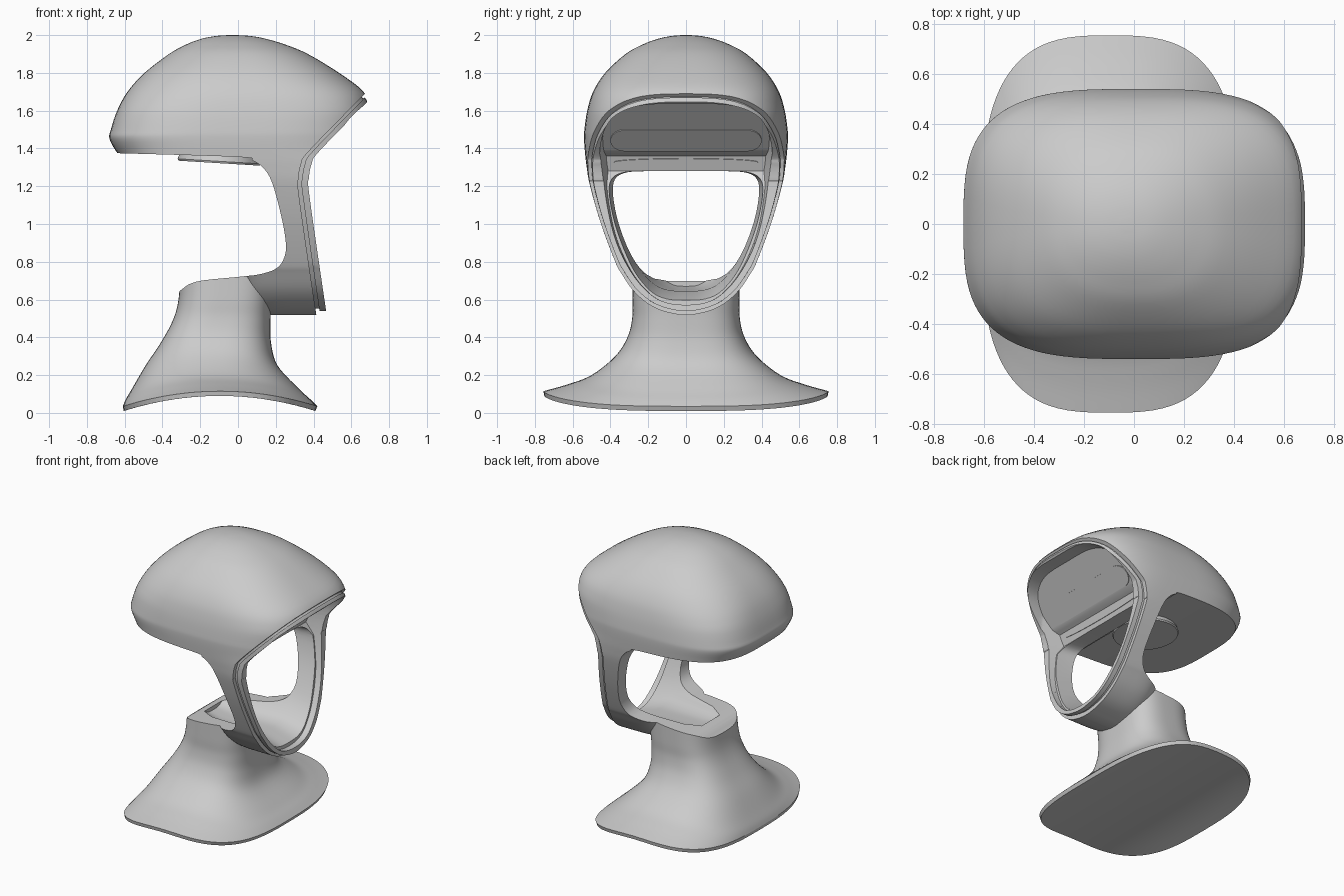
import bpy, bmesh, math
from mathutils import Vector

cube = bpy.data.objects.get("Cube")
if cube:
    bpy.data.objects.remove(cube)

grey = bpy.data.materials.new("plain_grey")
grey.use_nodes = True
grey.diffuse_color = (0.6, 0.6, 0.6, 1)
grey.node_tree.nodes["Principled BSDF"].inputs["Base Color"].default_value = (0.6, 0.6, 0.6, 1)


def smooth(points, steps=5, closed=False):
    """Pass a Catmull-Rom curve through points of any dimension."""
    pts = [Vector(p) for p in points]
    n = len(pts)
    at = (lambda i: pts[i % n]) if closed else (lambda i: pts[max(0, min(n - 1, i))])
    out = []
    for i in range(n if closed else n - 1):
        a, b, c, d = (at(i + k) for k in (-1, 0, 1, 2))
        for s in range(steps):
            t = s / steps
            out.append((b * 2 + (c - a) * t + (a * 2 - b * 5 + c * 4 - d) * t * t
                        + (b * 3 - a - c * 3 + d) * t ** 3) / 2)
    return out if closed else out + [pts[-1]]


def loft(name, rings):
    """Skin equal rings of points and cap both ends."""
    bm = bmesh.new()
    rows = [[bm.verts.new(p) for p in ring] for ring in rings]
    n = len(rows[0])
    for a, b in zip(rows, rows[1:]):
        for i in range(n):
            j = (i + 1) % n
            bm.faces.new((a[i], a[j], b[j], b[i]))
    bm.faces.new(rows[0])
    bm.faces.new(rows[-1])
    bmesh.ops.recalc_face_normals(bm, faces=bm.faces)
    mesh = bpy.data.meshes.new(name)
    bm.to_mesh(mesh)
    bm.free()
    mesh.materials.append(grey)
    obj = bpy.data.objects.new(name, mesh)
    bpy.context.collection.objects.link(obj)
    return obj


def side_prism(name, profile):
    return loft(name, [[(p[0], y, p[1]) for p in profile] for y in (-1, 1)])


def activate(obj):
    bpy.ops.object.select_all(action='DESELECT')
    obj.select_set(True)
    bpy.context.view_layer.objects.active = obj


def combine(obj, other, operation):
    mod = obj.modifiers.new("cut", 'BOOLEAN')
    mod.object, mod.operation, mod.solver = other, operation, 'EXACT'
    activate(obj)
    bpy.ops.object.modifier_apply(modifier=mod.name)


def oval(z, front, back, width, power, sag=0, scale=1, count=96):
    """Superellipse ring whose front and back ends dip by sag."""
    mid, half = (front + back) / 2, (front - back) / 2
    ring = []
    for i in range(count):
        a = 2 * math.pi * i / count
        u, v = (scale * math.copysign(abs(f) ** (2 / power), f)
                for f in (math.cos(a), math.sin(a)))
        ring.append((mid + half * u, width * v, z - sag * u * u))
    return ring


# Head shape: height, front, back, half width
HEAD = [(2, -.01, -.05, .02), (1.995, .07, -.12, .08), (1.98, .15, -.195, .15),
        (1.95, .25, -.275, .23), (1.9, .37, -.365, .32), (1.8, .535, -.495, .428),
        (1.7, .665, -.585, .492), (1.6, .7, -.64, .523), (1.5, .7, -.673, .538),
        (1.45, .7, -.68, .54), (1.37, .7, -.635, .534), (1.3, .7, -.57, .526),
        (1.2, .7, -.45, .508), (1, .7, -.22, .45), (.8, .7, -.05, .375),
        (.74, .7, 0, .343), (.65, .7, .03, .282), (.58, .7, .06, .205),
        (.54, .7, .08, .125), (.518, .7, .1, .03)]


def head_shape(name, scale=1):
    rings = []
    for z, front, back, width in smooth(HEAD, 4):
        power = min(3.2, 2.2 + (2 - z) * 2.5) + max(0, min(1.3, (1.4 - z) * 3))
        rings.append(oval(1.1 + (z - 1.1) * scale, front, back, width * scale, power))
    return loft(name, rings)


# Neck and flared base: height, front, back, half width, sag
NECK = [(.115, .42, -.61, .755, .08), (.15, .385, -.595, .63, .08),
        (.2, .32, -.56, .5, .07), (.3, .21, -.49, .375, .05),
        (.4, .175, -.41, .31, .03), (.5, .172, -.345, .285, .01),
        (.6, .18, -.315, .283, 0), (.75, .2, -.305, .28, 0)]
# Arched underside first, then the outer wall
rings = [oval(.09, .41, -.605, .75, 3, .08, s / 8) for s in range(1, 9)]
rings += [oval(z, f, b, w, 3, sag) for z, f, b, w, sag in smooth(NECK, 5)]
neck = loft("neck", rings)

# Bent front line of the face
FACE = smooth([(.8, 1.765), (.68, 1.642), (.43, 1.385), (.39, 1.32), (.375, 1.24),
               (.378, 1.15), (.465, .55), (.55, 0)], 6)


def band(name, near, far):
    """Slab following the face line between two x offsets."""
    edge = [(x + near, z) for x, z in FACE]
    other = [(x + far, z) for x, z in reversed(FACE)]
    return side_prism(name, edge + other)


# Cutters: side notch, face opening and face recess
notch = side_prism("notch_cutter", [(-1, .4), (-1, 1.385)] + smooth(
    [(-.64, 1.375), (0, 1.355), (.08, 1.335), (.14, 1.29), (.18, 1.22),
     (.22, 1.08), (.25, .93), (.25, .84), (.21, .77), (.12, .735), (0, .72),
     (-.22, .695), (-.31, .645), (-.4, .58)]))


def mirrored(half):
    return smooth(half + [(-y, z) for y, z in reversed(half) if y > 0], 5, True)


hole = mirrored([(0, 1.28), (.2, 1.28), (.34, 1.27), (.395, 1.22), (.385, 1.1),
                 (.34, .95), (.265, .79), (.18, .69), (.1, .652), (0, .645)])
opening = loft("opening_cutter", [
    [(x, y * sy, 1.28 - (1.28 - z) * sz) for y, z in hole]
    for x, sy, sz in ((.55, 1.1, 1.14), (.25, 1, 1), (-.1, .85, .99), (-.2, .65, .96))])

egg = mirrored([(0, 1.635), (.22, 1.63), (.35, 1.59), (.42, 1.52), (.455, 1.4),
                (.452, 1.25), (.418, 1.06), (.365, .89), (.28, .73), (.185, .625),
                (.1, .583), (0, .572)])
recess = loft("recess_cutter", [[(x, y * s, z) for y, z in egg]
                                for x, s in ((0, .75), (.42, 1), (1, 1))])
floor = side_prism("recess_floor", [
    (1.2, 2), (.92, 2), (.34, 1.385), (.29, 1.36), (.262, 1.28), (.32, 1.2),
    (.36, 1), (.42, .55), (.5, .3), (1.2, .3)])
combine(recess, floor, 'INTERSECT')

# Head body, groove core and face rim
head = head_shape("head_and_base")
combine(head, neck, 'UNION')
front = band("front_cutter", -.055, 1)
combine(head, front, 'DIFFERENCE')
core = head_shape("groove_core", .94)
core_band = band("core_band", -.06, -.025)
combine(core, core_band, 'INTERSECT')
rim = head_shape("face_rim", .965)
rim_band = band("rim_band", -.035, 0)
combine(rim, rim_band, 'INTERSECT')
combine(head, notch, 'DIFFERENCE')
for part in (head, core, rim):
    combine(part, recess, 'DIFFERENCE')
    combine(part, opening, 'DIFFERENCE')
for helper in (neck, front, core_band, rim_band, notch, opening, recess, floor):
    bpy.data.objects.remove(helper)

# Support pad under the cap
pad = loft("support_pad", [oval(z, r, -r, r, 2) for z, r in ((.03, .21), (0, .22), (-.01, .215))])
pad.location = (-.1, 0, 1.332)
pad.rotation_euler.y = math.radians(3.5)


# Thin panels inside the face recess
def plate(name, half_long, half_short, place, tilt):
    ring = oval(0, half_short, -half_short, half_long, 2)
    obj = loft(name, [[(x, y, z) for x, y, _ in ring] for z in (-.004, .004)])
    obj.location = place
    obj.rotation_euler.y = math.radians(tilt)
    return obj


# Brow panel is a round plate pulled apart into a pill
brow = plate("brow_panel", .076, .076, (.399, 0, 1.443), -46.7)
for v in brow.data.vertices:
    v.co.y += math.copysign(.324, v.co.y)
strip = plate("nose_strip", .38, .02, (.281, 0, 1.328), -70.7)

for part in (head, core, rim, pad, brow, strip):
    activate(part)
    bpy.ops.object.shade_smooth_by_angle(angle=math.radians(32))
